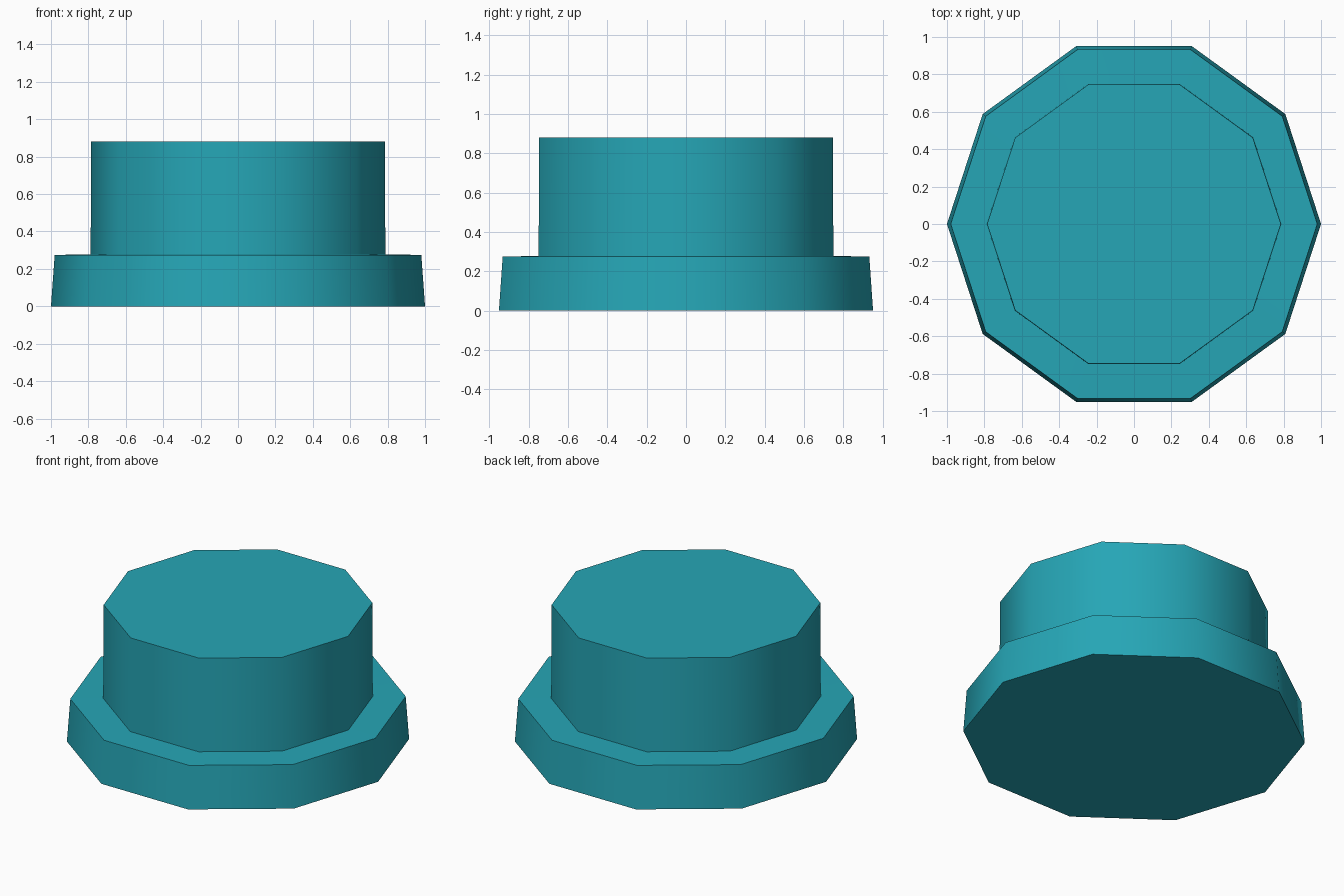
import bpy, bmesh, math

cube = bpy.data.objects.get("Cube")
if cube:
    bpy.data.objects.remove(cube, do_unlink=True)

SIDES = 10
TEAL = (0.019, 0.381, 0.468, 1.0)

mat = bpy.data.materials.new("teal plastic")
mat.use_nodes = True
mat.diffuse_color = TEAL
mat.node_tree.nodes["Principled BSDF"].inputs["Base Color"].default_value = TEAL


def lathe(name, profile):
    """Stack decagon rings from (radius, height) pairs and close both ends."""
    bm = bmesh.new()
    rings = []
    for r, z in profile:
        angles = [math.tau * i / SIDES for i in range(SIDES)]
        rings.append([bm.verts.new((r * math.cos(a), r * math.sin(a), z)) for a in angles])
    for low, high in zip(rings, rings[1:]):
        for i in range(SIDES):
            j = (i + 1) % SIDES
            bm.faces.new((low[i], low[j], high[j], high[i]))
    bm.faces.new(rings[0][::-1])
    bm.faces.new(rings[-1])
    mesh = bpy.data.meshes.new(name)
    bm.to_mesh(mesh)
    bm.free()
    mesh.materials.append(mat)
    obj = bpy.data.objects.new(name, mesh)
    bpy.context.collection.objects.link(obj)
    bpy.ops.object.select_all(action='DESELECT')
    obj.select_set(True)
    bpy.context.view_layer.objects.active = obj
    bpy.ops.object.shade_smooth_by_angle(angle=math.radians(50))
    return obj


# Wide tapered foot, ledge and upright drum in one closed shell
lathe("stud_body", [(1.0, 0.0), (0.98, 0.275), (0.788, 0.277), (0.785, 0.88)])
